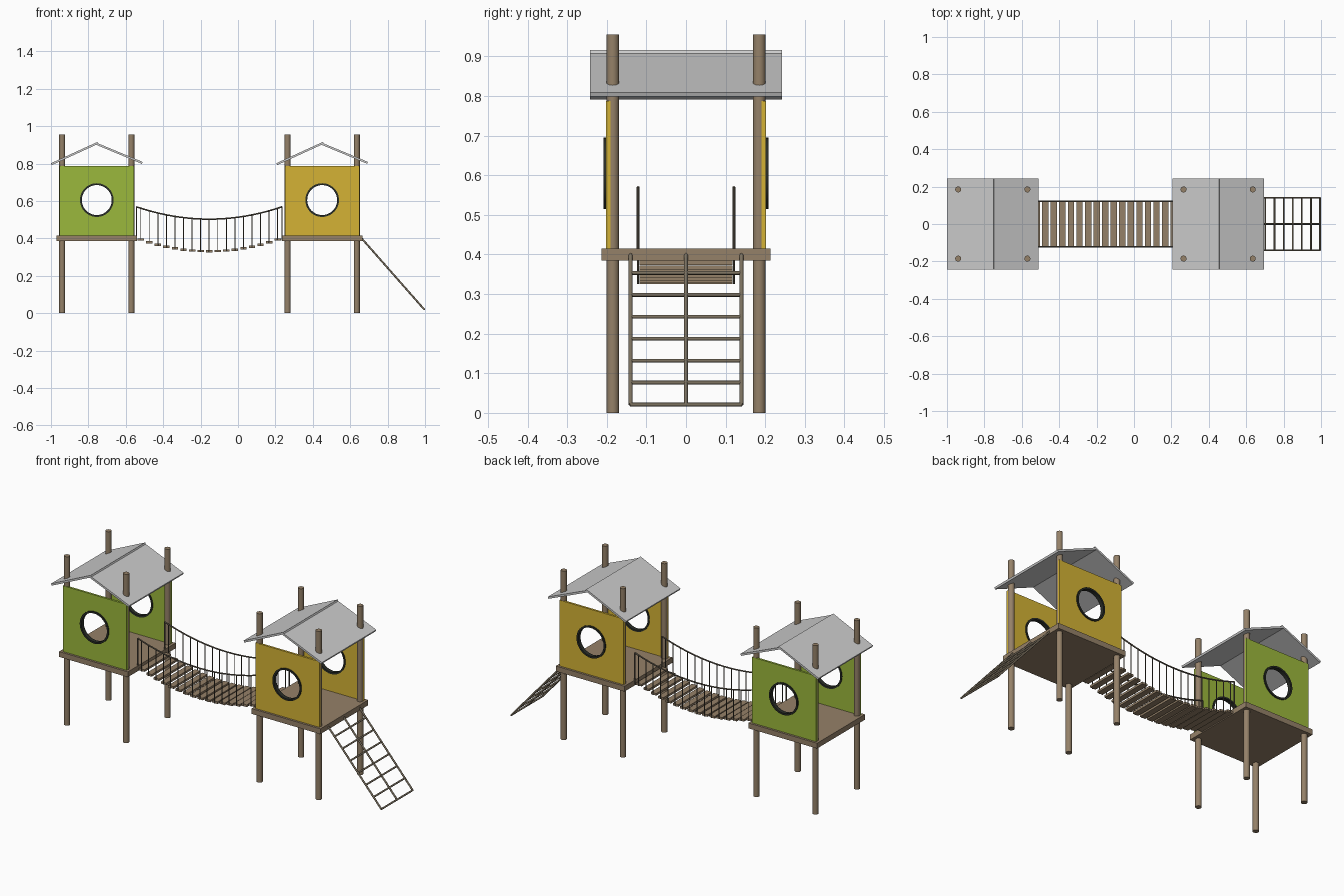
import bpy, bmesh, math
from mathutils import Vector, Matrix

if "Cube" in bpy.data.objects:
    bpy.data.objects.remove(bpy.data.objects["Cube"])


def mat(name, rgb):
    m = bpy.data.materials.new(name)
    m.diffuse_color = (*rgb, 1)
    m.use_nodes = True
    m.node_tree.nodes["Principled BSDF"].inputs["Base Color"].default_value = m.diffuse_color
    return m


WOOD = mat("wood", (0.30, 0.22, 0.14))
ROPE = mat("rope", (0.13, 0.11, 0.08))
NET = mat("net", (0.20, 0.165, 0.115))
GREEN = mat("green", (0.33, 0.48, 0.045))
YELLOW = mat("yellow", (0.66, 0.45, 0.035))
DARK = mat("dark_trim", (0.022, 0.026, 0.02))


def finish(bm, name, material=None, smooth=False):
    bmesh.ops.recalc_face_normals(bm, faces=bm.faces)
    me = bpy.data.meshes.new(name)
    bm.to_mesh(me)
    bm.free()
    ob = bpy.data.objects.new(name, me)
    bpy.context.collection.objects.link(ob)
    if material:
        me.materials.append(material)
    if smooth:
        bpy.ops.object.select_all(action='DESELECT')
        ob.select_set(True)
        bpy.context.view_layer.objects.active = ob
        bpy.ops.object.shade_smooth_by_angle(angle=math.radians(40))
    return ob


def add_box(bm, center, size, tilt=0):
    m = Matrix.Translation(center) @ Matrix.Rotation(tilt, 4, 'Y') @ Matrix.Diagonal((*size, 1))
    bmesh.ops.create_cube(bm, size=1, matrix=m)


def add_rod(bm, a, b, r, sides=10):
    a, b = Vector(a), Vector(b)
    d = b - a
    m = Matrix.Translation((a + b) / 2) @ d.to_track_quat('Z', 'Y').to_matrix().to_4x4()
    bmesh.ops.create_cone(bm, cap_ends=True, segments=sides, radius1=r, radius2=r,
                          depth=d.length, matrix=m)


def circle(cx, cz, r, n=48):
    return [(cx + r * math.cos(2 * math.pi * i / n), cz + r * math.sin(2 * math.pi * i / n))
            for i in range(n)]


def plate(name, outer, inner, y0, y1, material):
    """Plate in the xz plane with a hole, from y0 to y1."""
    bm = bmesh.new()
    edges = []
    for loop in (outer, inner):
        vs = [bm.verts.new((x, y0, z)) for x, z in loop]
        edges += [bm.edges.new((vs[i - 1], vs[i])) for i in range(len(vs))]
    bmesh.ops.triangle_fill(bm, edges=edges, use_beauty=True)
    ext = bmesh.ops.extrude_face_region(bm, geom=bm.faces[:], use_keep_orig=True)
    moved = [g for g in ext["geom"] if isinstance(g, bmesh.types.BMVert)]
    bmesh.ops.translate(bm, verts=moved, vec=(0, y1 - y0, 0))
    return finish(bm, name, material, smooth=True)


def roof_slab(name, low, high, thick=0.011):
    """Slab whose top surface runs from low to high (x, z)."""
    a, b = Vector((low[0], 0, low[1])), Vector((high[0], 0, high[1]))
    d = b - a
    n = Vector((-d.z, 0, d.x)).normalized()
    n = n if n.z > 0 else -n
    bm = bmesh.new()
    add_box(bm, (a + b) / 2 - n * thick / 2, (d.length, 0.486, thick), -math.atan2(d.z, d.x))
    finish(bm, name)


def tower(tag, cx, colour):
    # four posts
    bm = bmesh.new()
    for sx in (-1, 1):
        for sy in (-1, 1):
            x, y = cx + sx * 0.185, sy * 0.185
            add_rod(bm, (x, y, 0), (x, y, 0.955), 0.016, 20)
    finish(bm, tag + "_posts", WOOD, True)
    # deck
    bm = bmesh.new()
    add_box(bm, (cx, 0, 0.4), (0.43, 0.428, 0.03))
    finish(bm, tag + "_deck", WOOD)
    # side panels with round windows and trims
    rect = [(cx - 0.2, 0.415), (cx + 0.2, 0.415), (cx + 0.2, 0.787), (cx - 0.2, 0.787)]
    for side, s in (("front", -1), ("back", 1)):
        plate(f"{tag}_{side}_panel", rect, circle(cx, 0.605, 0.082), s * 0.19, s * 0.202, colour)
        plate(f"{tag}_{side}_window_trim", circle(cx, 0.605, 0.09), circle(cx, 0.605, 0.08),
              s * 0.186, s * 0.208, DARK)
    # gable roof
    roof_slab(tag + "_roof_left", (cx - 0.245, 0.802), (cx + 0.004, 0.916))
    roof_slab(tag + "_roof_right", (cx + 0.245, 0.809), (cx, 0.911))


tower("left_tower", -0.755, GREEN)
tower("right_tower", 0.45, YELLOW)

# hanging bridge
X0, X1 = -0.543, 0.235


def sag(x, end, mid):
    t = (2 * x - X0 - X1) / (X1 - X0)
    return mid + (end - mid) * t * t


PLANKS = 17
pitch = (X1 - X0) / PLANKS
bm = bmesh.new()
for i in range(PLANKS):
    x = X0 + (i + 0.5) * pitch
    add_box(bm, (x, 0, sag(x, 0.402, 0.331)), (0.034, 0.236, 0.012))
finish(bm, "bridge_planks", WOOD)

for side, y in (("front", -0.121), ("back", 0.121)):
    # sagging hand rope
    cu = bpy.data.curves.new("bridge_hand_rope", 'CURVE')
    cu.dimensions = '3D'
    cu.bevel_depth = 0.004
    cu.bevel_resolution = 2
    cu.use_fill_caps = True
    sp = cu.splines.new('POLY')
    sp.points.add(24)
    for i, p in enumerate(sp.points):
        x = X0 + (X1 - X0) * i / 24
        p.co = (x, y, sag(x, 0.569, 0.503), 1)
    cu.materials.append(ROPE)
    ob = bpy.data.objects.new(f"bridge_{side}_hand_rope", cu)
    bpy.context.collection.objects.link(ob)
    # vertical ropes
    bm = bmesh.new()
    for i in range(PLANKS):
        x = X0 + (i + 0.5) * pitch
        add_rod(bm, (x, y, sag(x, 0.397, 0.326)), (x, y, sag(x, 0.569, 0.503)), 0.0025, 8)
    for x in (X0, X1):
        add_rod(bm, (x, y, 0.39), (x, y, 0.57), 0.0035, 8)
    finish(bm, f"bridge_{side}_hanger_ropes", ROPE, True)

# sloping climbing net
top, foot = Vector((0.657, 0, 0.405)), Vector((0.995, 0, 0.021))
bm = bmesh.new()
for y in (-0.14, 0, 0.14):
    off = Vector((0, y, 0))
    add_rod(bm, top + off, foot + off, 0.005)
finish(bm, "climbing_net_rails", NET, True)
bm = bmesh.new()
for i in range(7):
    p = foot.lerp(top, i / 7 * 1.01)
    add_rod(bm, (p.x, -0.142, p.z), (p.x, 0.142, p.z), 0.0048)
finish(bm, "climbing_net_rungs", NET, True)
